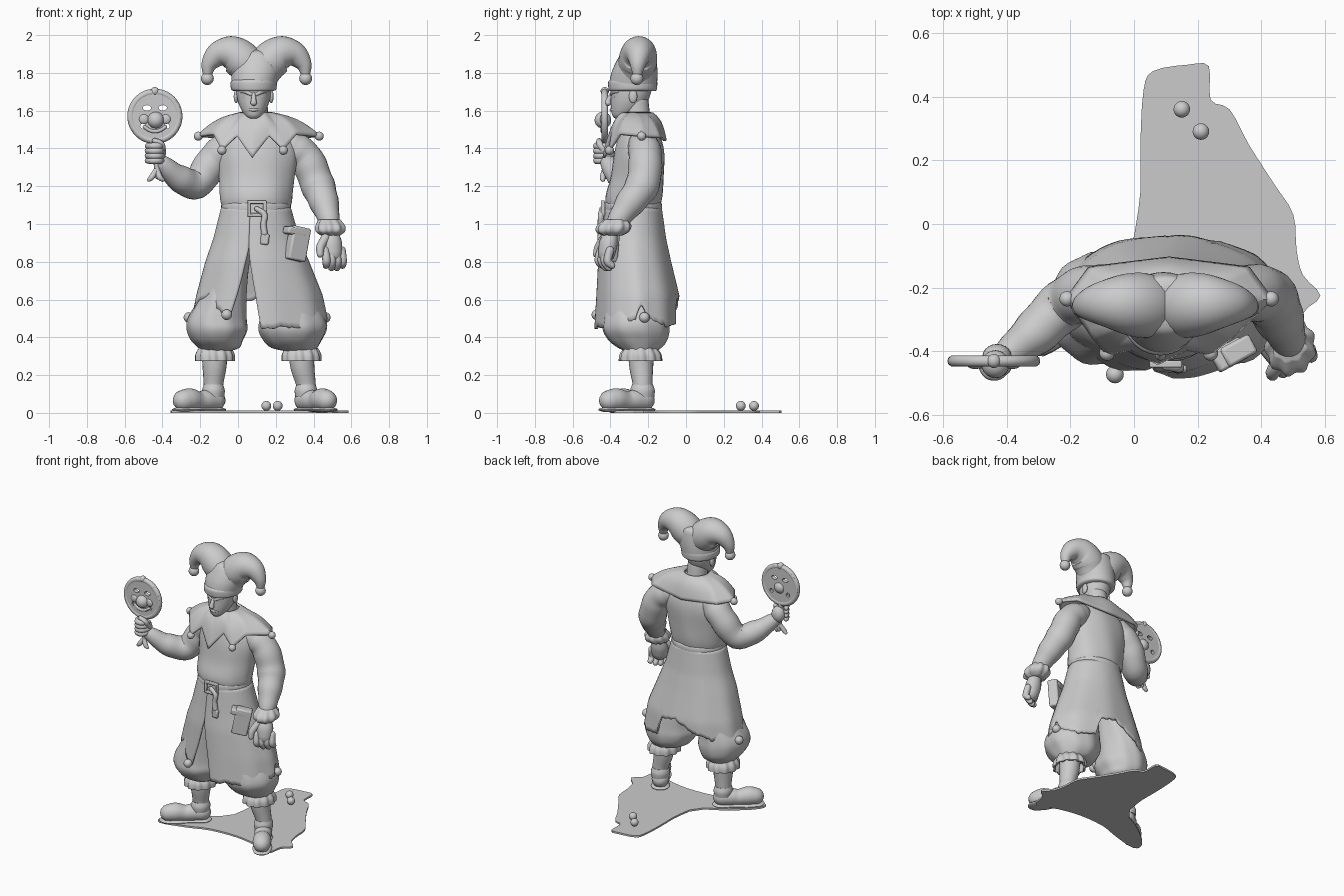
import bpy, bmesh, math, random
from mathutils import Vector

random.seed(4)
if bpy.data.objects.get("Cube"):
    bpy.data.objects.remove(bpy.data.objects["Cube"])
TAU = math.tau
grey = bpy.data.materials.new("plain_grey")
grey.use_nodes = True
grey.diffuse_color = (0.6, 0.6, 0.6, 1)
grey.node_tree.nodes["Principled BSDF"].inputs["Base Color"].default_value = (0.6, 0.6, 0.6, 1)


def finish(obj, thick=0, angle=50):
    obj.data.materials.append(grey)
    bpy.ops.object.select_all(action='DESELECT')
    obj.select_set(True)
    bpy.context.view_layer.objects.active = obj
    bpy.ops.object.shade_smooth_by_angle(angle=math.radians(angle))
    if thick:
        m = obj.modifiers.new("thickness", 'SOLIDIFY')
        m.thickness, m.offset = thick, 0
    return obj


def grid(name, rows, closed=True, caps=True, thick=0):
    """Skin a list of equally long point rows."""
    bm = bmesh.new()
    vs = [[bm.verts.new(p) for p in row] for row in rows]
    n = len(rows[0])
    for a, b in zip(vs, vs[1:]):
        for i in range(n if closed else n - 1):
            j = (i + 1) % n
            bm.faces.new((a[i], a[j], b[j], b[i]))
    if caps and closed:
        bm.faces.new(vs[0][::-1])
        bm.faces.new(vs[-1])
    bmesh.ops.recalc_face_normals(bm, faces=bm.faces)
    me = bpy.data.meshes.new(name)
    bm.to_mesh(me)
    bm.free()
    obj = bpy.data.objects.new(name, me)
    bpy.context.collection.objects.link(obj)
    return finish(obj, thick)


def spline(pts, steps=6):
    """Smooth curve through tuples of any length."""
    out = []
    for i in range(len(pts) - 1):
        p = [pts[max(0, min(len(pts) - 1, i + k))] for k in (-1, 0, 1, 2)]
        for s in range(steps):
            t = s / steps
            out.append(tuple(b + 0.5 * t * (c - a + t * (2*a - 5*b + 4*c - d + t * (3*(b - c) + d - a)))
                             for a, b, c, d in zip(*p)))
    return out + [tuple(pts[-1])]


def tube(name, pts, n=20, flat=1.0, fold=0):
    """Round-ended tube through (x, y, z, radius)."""
    path = spline(pts)
    P = [Vector(p[:3]) for p in path]
    R = [max(p[3], 0.003) for p in path]
    d0, d1 = (P[0] - P[1]).normalized(), (P[-1] - P[-2]).normalized()
    for end, d in ((0, d0), (-1, d1)):
        base, r = P[end], R[end]
        for a in (0.5, 1.0, 1.4):
            i = 0 if end == 0 else len(P)
            P.insert(i, base + d * r * math.sin(a))
            R.insert(i, r * math.cos(a))
    q, last, rows = None, None, []
    for i, p in enumerate(P):
        t = (P[min(i + 1, len(P) - 1)] - P[max(i - 1, 0)]).normalized()
        q = t.to_track_quat('Z', 'Y') if q is None else last.rotation_difference(t) @ q
        last = t
        r = R[i] * (1 + fold * math.sin(i * 1.3))
        rows.append([p + q @ Vector((r * math.cos(TAU*k/n), r * flat * math.sin(TAU*k/n), 0)) for k in range(n)])
    return grid(name, rows)


def loft(name, rings, n=40, waves=0, amp=0, thick=0, caps=True):
    """Stacked ellipses through (z, cx, cy, rx, ry)."""
    rows = []
    for z, cx, cy, rx, ry in spline(rings, 5):
        rows.append([])
        for k in range(n):
            a = TAU * k / n
            f = 1 + amp * math.sin(waves * a + z * 9)
            rows[-1].append((cx + rx * f * math.sin(a), cy - ry * f * math.cos(a), z))
    return grid(name, rows, caps=caps, thick=thick)


def ball(name, p, r, scale=(1, 1, 1)):
    bpy.ops.mesh.primitive_uv_sphere_add(segments=20, ring_count=12, radius=r, location=p)
    o = bpy.context.object
    o.name, o.scale = name, scale
    return finish(o)


def box(name, p, size, rot=(0, 0, 0), bevel=0.01):
    bpy.ops.mesh.primitive_cube_add(size=1, location=p, rotation=rot)
    o = bpy.context.object
    o.name, o.scale = name, size
    bpy.ops.object.transform_apply(location=False, rotation=False, scale=True)
    m = o.modifiers.new("soft_edges", 'BEVEL')
    m.width, m.segments = bevel, 2
    return finish(o)


def plate(name, loops, depth, loc, rot=(0, 0, 0)):
    """Flat plate from outlines; inner loops become holes."""
    cu = bpy.data.curves.new(name, 'CURVE')
    cu.dimensions, cu.fill_mode, cu.extrude = '2D', 'BOTH', depth / 2
    for loop in loops:
        s = cu.splines.new('POLY')
        s.points.add(len(loop) - 1)
        for pt, (x, y) in zip(s.points, loop):
            pt.co = (x, y, 0, 1)
        s.use_cyclic_u = True
    o = bpy.data.objects.new(name, cu)
    bpy.context.collection.objects.link(o)
    o.location, o.rotation_euler = loc, rot
    bpy.ops.object.select_all(action='DESELECT')
    o.select_set(True)
    bpy.context.view_layer.objects.active = o
    bpy.ops.object.convert(target='MESH')
    return finish(bpy.context.object, angle=30)


def lerp_table(table, x):
    for (a, u), (b, v) in zip(table, table[1:]):
        if x <= b:
            return u + (v - u) * (x - a) / (b - a)
    return table[-1][1]


def oval(cx, cy, rx, ry, n=48):
    return [(cx + rx * math.cos(TAU*i/n), cy + ry * math.sin(TAU*i/n)) for i in range(n)]


# Ground sheet with two loose bells
edge = [(0, -.04), (.02, .1), (.02, .25), (.03, .42), (.06, .48), (.17, .5), (.235, .495), (.24, .39), (.3, .36),
        (.36, .25), (.44, .125), (.5, .03), (.51, -.08), (.53, -.16), (.585, -.225), (.53, -.28), (.5, -.38),
        (.36, -.33), (.2, -.3), (.0, -.31), (-.15, -.36), (-.33, -.4), (-.345, -.33), (-.2, -.2), (-.06, -.12)]
plate("ground_sheet", [spline(edge, 3)], 0.012, (0, 0, 0.006))
for i, (x, y) in enumerate(((.15, .36), (.21, .29))):
    ball(f"loose_bell_{i}", (x, y, .037), .026)

# Legs: puffed breeches, ruffles, calves and shoes
legs = {"right": (-.13, -.23, -.11, .16, (-.78, -.62)), "left": (.36, -.23, .29, .18, (.53, -.85))}
for side, (ax, ay, px, pr, (dx, dy)) in legs.items():
    kx = ax * .65 + px * .35
    loft(side + "_breeches", [(.98, .1 + (px-.1)*.45, -.27, .085, .1), (.75, .1 + (px-.1)*.72, -.27, .105, .135),
         (.6, .1 + (px-.1)*.88, -.265, pr * .8, .158), (.5, px, -.265, pr*.97, .172), (.44, px, -.265, pr, .176),
         (.385, px, -.255, pr*.86, .155), (.345, px+.01, -.245, pr*.68, .115), (.325, kx, -.24, .075, .075)],
         waves=9, amp=.018)
    loft(side + "_knee_ruffle", [(.345, kx, -.24, .075, .075), (.31, kx, -.24, .094, .1),
         (.275, kx, -.24, .096, .105)], n=64, waves=11, amp=.06, thick=.012, caps=False)
    tube(side + "_calf", [(kx, -.237, .36, .07), (kx*.8 + ax*.2, -.237, .25, .064), (ax, ay, .15, .052), (ax, ay, .08, .052)])
    loft(side + "_shoe_cuff", [(.15, ax, ay, .05, .055), (.12, ax, ay, .06, .065), (.085, ax, ay, .057, .062)])
    tube(side + "_shoe", [(ax + dx*s, ay + dy*s, max(r, .04) + .01, r) for s, r in
         ((-.01, .056), (.05, .056), (.1, .052), (.16, .06), (.205, .056))])
    tube(side + "_sole", [(ax + dx*s, ay + dy*s, .017, r) for s, r in
         ((-.01, .06), (.07, .052), (.15, .062), (.21, .056))], flat=.24)

# Coat skirt, split at the front, with a ragged hem
body = [(.44, (.11, -.255, .365, .222)), (.62, (.11, -.255, .328, .212)), (.8, (.1, -.272, .268, .186)),
        (.92, (.097, -.277, .222, .165)), (1.1, (.095, -.28, .174, .143))]
hem = [(-.2, .45), (.5, .455), (1, .46), (1.45, .5), (1.62, .58), (1.75, .5), (2.3, .46), (2.64, .47), (2.72, .6), (3.1, .62),
       (3.4, .57), (3.8, .52), (4.4, .49), (4.62, .5), (4.8, .5), (5.05, .6), (5.35, .63), (5.5, .58), (5.8, .51), (7, .5)]


def skirt_point(a, z, fold):
    cx, cy, rx, ry = (lerp_table([(h, v[k]) for h, v in body], z) for k in range(4))
    f = 1 + fold * math.sin(9 * a)
    return (cx + rx * f * math.sin(a), cy - ry * f * math.cos(a), z)


rows, N, M = [], 120, 22
jag = [random.uniform(-.008, .008) for _ in range(N + 1)]
for j in range(M + 1):
    row = []
    for i in range(N + 1):
        u, v = i / N, j / M
        z = 1.09 + (lerp_table(hem, -.1 + u * (TAU - .3)) + jag[i] - 1.09) * v
        k = max(0, (.87 - z) / .42)
        start, end = -.17 + .2 * k, TAU - .17 - .32 * k
        row.append(skirt_point(start + u * (end - start), z, .014 * v))
    rows.append(row)
grid("coat_skirt", rows, closed=False, thick=.014)
for i, p in enumerate(((-.06, -.472, .52), (-.26, -.22, .505), (.462, -.22, .505))):
    ball(f"hem_bell_{i}", p, .028)

# Torso, belt and hanging gear
loft("torso", [(1.06, .095, -.28, .165, .135), (1.11, .095, -.28, .187, .147), (1.16, .095, -.275, .193, .15),
     (1.25, .1, -.26, .2, .14), (1.37, .105, -.248, .212, .133), (1.45, .105, -.245, .185, .115),
     (1.52, .1, -.245, .11, .085), (1.57, .1, -.25, .07, .07)], waves=7, amp=.012)
loft("belt", [(1.055, .095, -.28, .176, .146), (1.07, .095, -.28, .184, .153),
     (1.1, .095, -.28, .184, .153), (1.115, .095, -.28, .176, .146)])
for s in (-1, 1):
    box(f"buckle_side_{s}", (.1 + s*.042, -.44, 1.082), (.018, .022, .085), bevel=.005)
    box(f"buckle_bar_{s}", (.1, -.44, 1.082 + s*.034), (.09, .022, .018), bevel=.005)
tube("belt_tongue", [(.1, -.445, 1.08, .014), (.14, -.45, 1.05, .016), (.135, -.452, 1, .016), (.14, -.452, .95, .018)], n=10)
box("belt_charm", (.142, -.455, .92), (.045, .025, .06), (0, .1, 0))
box("pouch", (.315, -.405, .895), (.105, .065, .18), (0, .2, .5))
box("pouch_flap", (.3, -.41, .96), (.11, .072, .04), (0, .2, .5))

# Pointed collar with bells on its tips
tips = [(.075, -.435, 1.35), (.165, -.39, 1.465), (.24, -.405, 1.39), (.31, -.35, 1.475), (.43, -.235, 1.465),
        (.36, -.14, 1.46), (.11, -.11, 1.44), (-.14, -.14, 1.46), (-.21, -.235, 1.465), (-.13, -.35, 1.475),
        (-.085, -.405, 1.39), (-.005, -.39, 1.465)]
neck, seg, rows = Vector((.095, -.26, 1.585)), 6, []
for j in range(11):
    t, row = j / 10, []
    for i, p in enumerate(tips):
        for s in range(seg):
            e = Vector(p).lerp(Vector(tips[(i + 1) % len(tips)]), s / seg)
            d = Vector((e.x - neck.x, e.y - neck.y, 0)).normalized()
            q = (neck + d * .08).lerp(e, t)
            bulge = math.sin(math.pi * t)
            row.append(q + d * .01 * bulge + Vector((0, 0, .02 * bulge)))
    rows.append(row)
grid("collar", rows, caps=False, thick=.016)
for i in (2, 4, 8, 10):
    ball(f"collar_bell_{i}", tips[i], .024)

# Sleeves and cuffs
tube("left_sleeve", [(.28, -.225, 1.41, .085), (.36, -.215, 1.35, .088), (.42, -.23, 1.21, .09),
     (.46, -.305, 1.1, .075), (.488, -.375, 1.0, .05)], n=24, fold=.025)
tube("right_sleeve", [(-.06, -.225, 1.41, .085), (-.135, -.215, 1.33, .088), (-.22, -.255, 1.215, .082),
     (-.315, -.345, 1.245, .07), (-.4, -.41, 1.32, .045)], n=24, fold=.025)
loft("left_cuff", [(1.025, .485, -.37, .055, .06), (.99, .49, -.38, .076, .088), (.96, .49, -.388, .074, .084),
     (.94, .49, -.39, .05, .055)], n=60, waves=9, amp=.06)

# Left hand, hanging open
tube("left_palm", [(.49, -.395, .96, .04), (.495, -.41, .9, .056), (.5, -.42, .845, .052)], flat=.85)
for i in range(4):
    x, y = .462 + i * .029, -.45 + i * .016
    tube(f"left_finger_{i}", [(x, y, .86, .022), (x + .006, y - .012, .805, .022),
         (x + .004, y + .01, .762 + abs(i - 1.5) * .012, .018)], n=10)
tube("left_thumb", [(.465, -.43, .93, .024), (.437, -.462, .88, .023), (.435, -.475, .84, .018)], n=10)

# Right hand gripping the rattle handle
ball("right_palm", (-.43, -.415, 1.365), .048, (.95, .8, 1.15))
for i in range(4):
    z = 1.335 + i * .026
    tube(f"right_finger_{i}", [(-.4, -.43, z, .016), (-.42, -.468, z, .018), (-.455, -.47, z, .018),
         (-.478, -.435, z, .016)], n=10)
tube("right_thumb", [(-.4, -.42, 1.37, .018), (-.405, -.455, 1.42, .018), (-.44, -.46, 1.44, .015)], n=10)
tube("rattle_handle", [(-.425, -.43, 1.25, .014), (-.43, -.43, 1.33, .017), (-.44, -.43, 1.44, .018)], n=12)
for s in (-1, 1):
    tube(f"handle_tail_{s}", [(-.43, -.43, 1.29, .014), (-.435 + s*.02, -.44, 1.25, .016), (-.435 + s*.035, -.44, 1.235, .012)], n=8)

# Round rattle with a pierced face
holes = [oval(-.042, .045, .022, .014, 16), oval(.042, .045, .022, .014, 16),
         oval(-.064, -.052, .014, .014, 12), oval(.064, -.052, .014, .014, 12)]
plate("rattle_disc", [oval(0, 0, .138, .138)] + holes, .028, (-.44, -.43, 1.57), (math.pi / 2, 0, 0))
bpy.ops.mesh.primitive_torus_add(location=(-.44, -.43, 1.57), rotation=(math.pi / 2, 0, 0), major_radius=.128,
                                 minor_radius=.018, major_segments=48, minor_segments=10)
bpy.context.object.name = "rattle_rim"
finish(bpy.context.object)
ball("rattle_nose", (-.435, -.44, 1.55), .044)
ball("rattle_knob", (-.44, -.43, 1.703), .022)
for s in (-1, 1):
    ball(f"rattle_cheek_{s}", (-.44 + s*.058, -.442, 1.555), .026, (1, .5, 1))
tube("rattle_smile", [(-.44 + x, -.443, 1.49 + x*x*8, .01) for x in (-.055, -.03, 0, .03, .055)], n=8)

# Head and face
tube("neck", [(.095, -.25, 1.5, .068), (.09, -.265, 1.65, .066)])
loft("head", [(1.558, .083, -.355, .022, .02), (1.575, .083, -.34, .045, .05), (1.61, .083, -.315, .068, .082),
     (1.66, .083, -.298, .086, .1), (1.72, .083, -.288, .092, .108), (1.78, .083, -.28, .08, .1)])
tube("nose", [(.083, -.392, 1.69, .01), (.083, -.41, 1.655, .014), (.083, -.412, 1.642, .017)], n=12)
tube("mouth", [(.055, -.384, 1.606, .006), (.083, -.396, 1.604, .009), (.111, -.384, 1.606, .006)], n=8)
for s in (-1, 1):
    tube(f"brow_{s}", [(.083 + s*.014, -.394, 1.686, .01), (.083 + s*.042, -.384, 1.7, .011), (.083 + s*.066, -.362, 1.7, .007)], n=8)
    ball(f"eye_{s}", (.083 + s*.037, -.376, 1.672), .014, (1.2, .7, .7))
    ball(f"ear_{s}", (.083 + s*.093, -.28, 1.675), .032, (.4, .7, 1.1))

# Two-horned cap with bells
loft("cap_band", [(1.705, .083, -.282, .108, .122), (1.715, .083, -.282, .12, .128), (1.75, .083, -.282, .122, .13),
     (1.765, .085, -.28, .114, .122)])
loft("cap_crown", [(1.74, .085, -.28, .12, .127), (1.8, .093, -.273, .127, .122), (1.86, .1, -.262, .125, .107),
     (1.905, .1, -.253, .1, .088), (1.92, .1, -.25, .06, .06)])
for side, s in (("left", 1), ("right", -1)):
    x0 = .098
    tube(side + "_cap_horn", [(x0 + s*.035, -.268, 1.8, .09), (x0 + s*.07, -.256, 1.86, .102),
         (x0 + s*.135, -.25, 1.903, .093), (x0 + s*.205, -.25, 1.895, .068), (x0 + s*.25, -.255, 1.845, .043),
         (x0 + s*.26, -.258, 1.79, .024)], n=28)
    ball(side + "_cap_bell", (x0 + s*.26, -.26, 1.77), .034)
